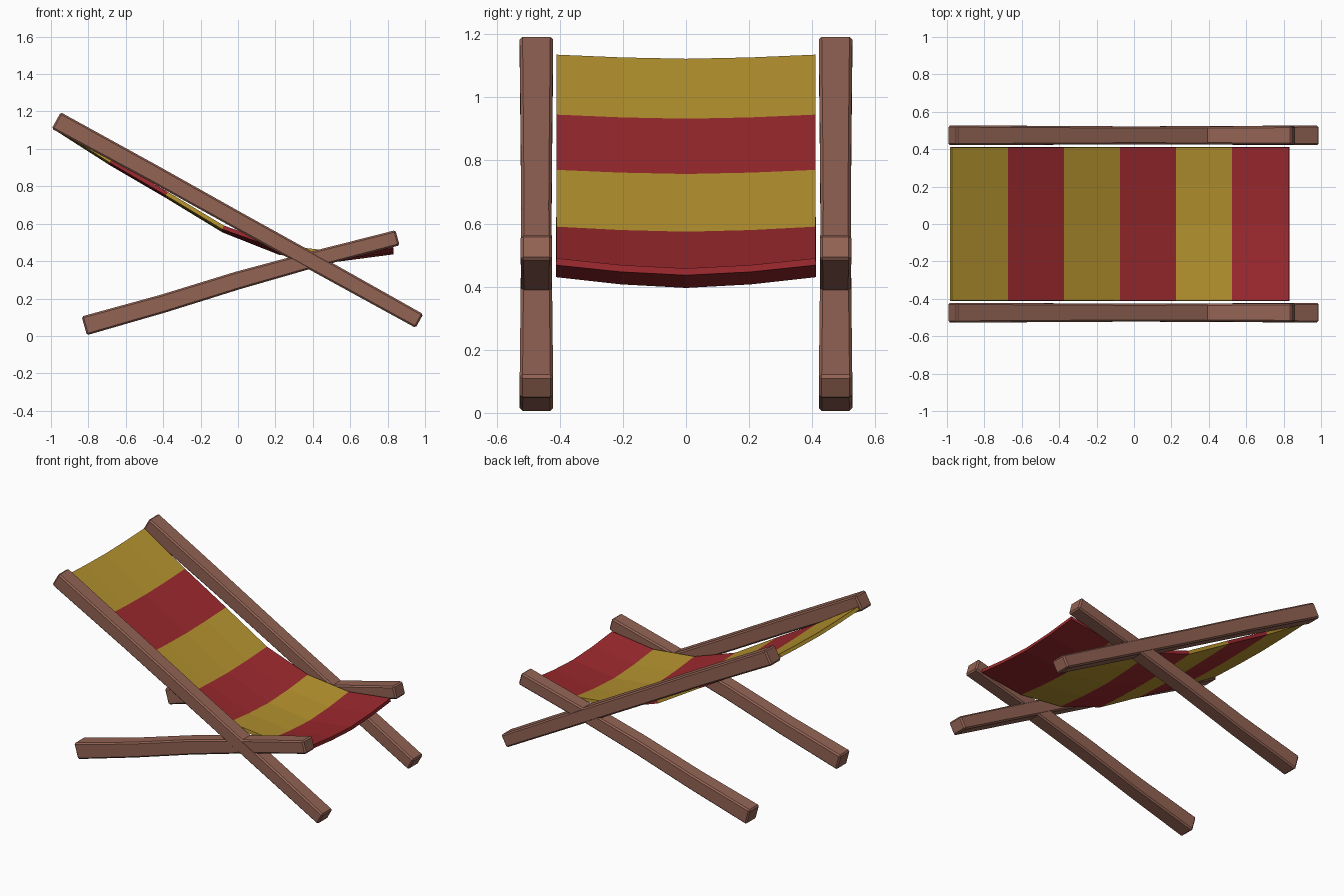
import bpy, bmesh
from mathutils import Vector

if "Cube" in bpy.data.objects:
    bpy.data.objects.remove(bpy.data.objects["Cube"])


def material(name, rgb):
    m = bpy.data.materials.new(name)
    m.diffuse_color = (*rgb, 1)
    m.use_nodes = True
    m.node_tree.nodes["Principled BSDF"].inputs["Base Color"].default_value = m.diffuse_color
    return m


WOOD = material("wood", (0.29, 0.125, 0.088))
RED = material("red_cloth", (0.33, 0.022, 0.027))
YELLOW = material("yellow_cloth", (0.46, 0.29, 0.028))


def make_object(name, bm, mats):
    bmesh.ops.recalc_face_normals(bm, faces=bm.faces)
    me = bpy.data.meshes.new(name)
    bm.to_mesh(me)
    bm.free()
    for m in mats:
        me.materials.append(m)
    ob = bpy.data.objects.new(name, me)
    bpy.context.collection.objects.link(ob)
    return ob


def beam(name, path):
    """Square beam; path rows are x, z, half height, half width. Mirrored across y."""
    run = Vector((path[-1][0] - path[0][0], 0, path[-1][1] - path[0][1])).normalized()
    up = Vector((-run.z, 0, run.x))
    bm = bmesh.new()
    rings = []
    for x, z, h, w in path:
        c = Vector((x, 0.474, z))
        rings.append([bm.verts.new(c + up * h * b + Vector((0, w * a, 0)))
                      for a, b in ((-1, -1), (1, -1), (1, 1), (-1, 1))])
    for r, s in zip(rings, rings[1:]):
        for i in range(4):
            j = (i + 1) % 4
            bm.faces.new((r[i], r[j], s[j], s[i]))
    bm.faces.new(rings[0])
    bm.faces.new(rings[-1])
    ob = make_object(name, bm, [WOOD])
    bev = ob.modifiers.new("soft_edges", 'BEVEL')
    bev.width = 0.009
    bev.segments = 1
    mir = ob.modifiers.new("other_side", 'MIRROR')
    mir.use_axis = (False, True, False)


# Crossed side beams
beam("back_beams", [(-0.972, 1.152, 0.05, 0.053), (-0.45, 0.868, 0.047, 0.05),
                    (0.0, 0.617, 0.046, 0.048), (0.5, 0.341, 0.045, 0.05),
                    (0.97, 0.08, 0.042, 0.053)])
beam("seat_beams", [(-0.822, 0.054, 0.052, 0.053), (-0.4, 0.173, 0.049, 0.05),
                    (0.0, 0.297, 0.048, 0.048), (0.4, 0.408, 0.044, 0.048),
                    (0.853, 0.525, 0.042, 0.05)])

# Striped cloth sling: x, edge height, sag in the middle
profile = [(-0.972, 1.135, 0.013), (-0.675, 0.945, 0.013), (-0.375, 0.77, 0.013),
           (-0.075, 0.59, 0.016), (0.225, 0.485, 0.03), (0.525, 0.452, 0.034),
           (0.828, 0.49, 0.032)]
N = 4
bm = bmesh.new()
rows = []
for x, z, sag in profile:
    row = []
    for k in range(N + 1):
        t = 2 * k / N - 1
        row.append(bm.verts.new((x, 0.41 * t, z - sag * (1 - abs(t) ** 1.6))))
    rows.append(row)
for i, (r, s) in enumerate(zip(rows, rows[1:])):
    for k in range(N):
        f = bm.faces.new((r[k], s[k], s[k + 1], r[k + 1]))
        f.material_index = i % 2
if sum(f.normal.z for f in bm.faces) < 0:
    bmesh.ops.reverse_faces(bm, faces=bm.faces)
sling = make_object("cloth_sling", bm, [YELLOW, RED])
if sum(p.normal.z for p in sling.data.polygons) < 0:
    sling.data.flip_normals()
thick = sling.modifiers.new("thickness", 'SOLIDIFY')
thick.thickness = 0.022
thick.offset = -1
